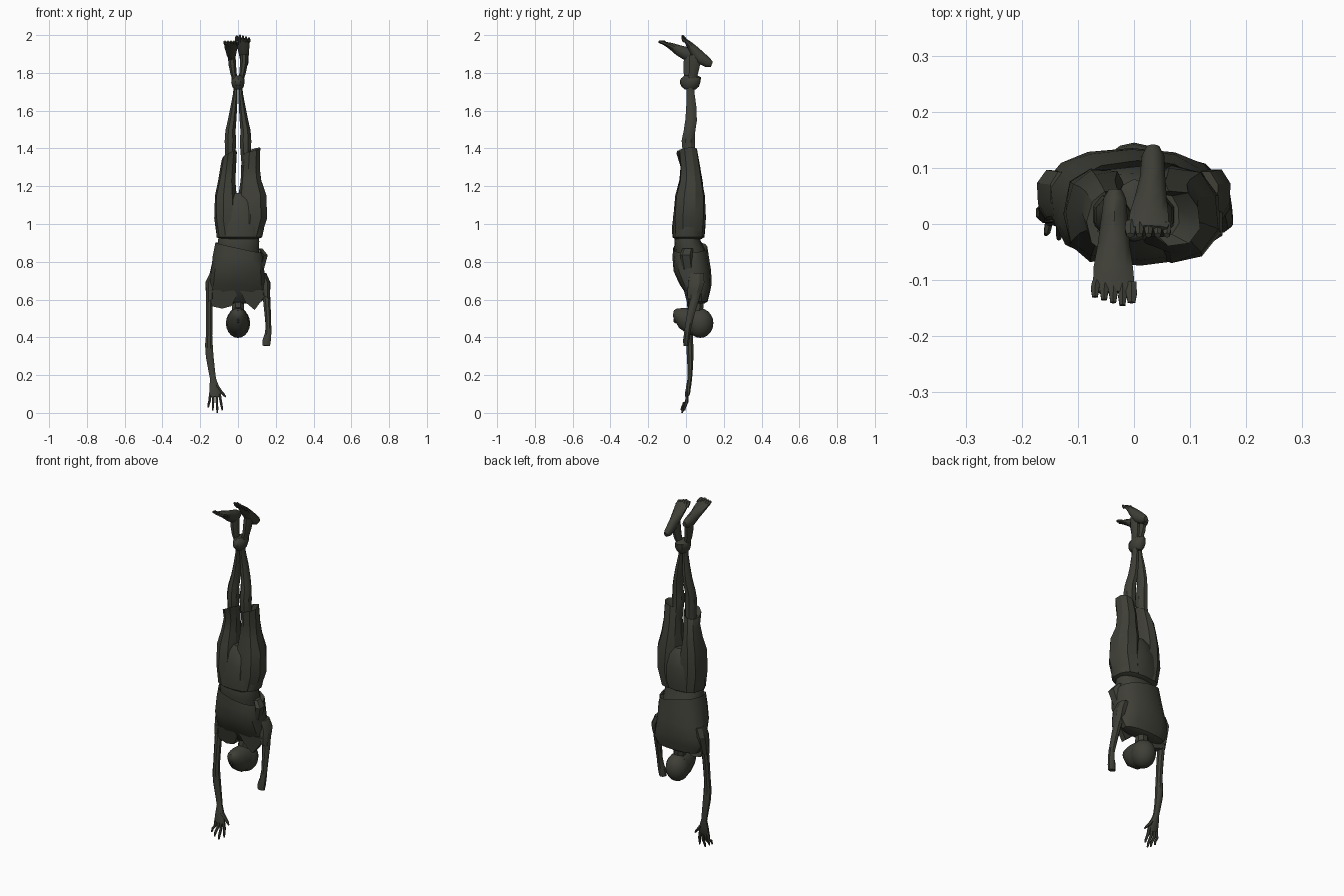
import bpy, bmesh, math, random
from mathutils import Vector

random.seed(4)
mat = bpy.data.materials.new("dark olive grey")
mat.diffuse_color = (0.05, 0.05, 0.039, 1)


def finish(name, bm, angle=40):
    bmesh.ops.recalc_face_normals(bm, faces=bm.faces)
    me = bpy.data.meshes.new(name)
    bm.to_mesh(me)
    bm.free()
    me.materials.append(mat)
    ob = bpy.data.objects.new(name, me)
    bpy.context.collection.objects.link(ob)
    bpy.ops.object.select_all(action='DESELECT')
    ob.select_set(True)
    bpy.context.view_layer.objects.active = ob
    bpy.ops.object.shade_smooth_by_angle(angle=math.radians(angle))
    return ob


def loft(name, rings, n=8, flat=False, jitter=0.0, power=1.0, angle=40):
    """Skin of oval rings (x, y, z, half width, half depth, tilt in x, tilt in y)."""
    bm = bmesh.new()
    centres = [Vector(r[:3]) for r in rings]
    loops = []
    for i, r in enumerate(rings):
        t = (centres[min(i + 1, len(rings) - 1)] - centres[max(i - 1, 0)]).normalized()
        if flat:
            t = Vector((0, 0, 1))
        u = (Vector((1, 0, 0)) - t * t.x).normalized()
        v = t.cross(u)
        tx, ty = (list(r[5:]) + [0, 0])[:2]
        loop = []
        for k in range(n):
            a = 2 * math.pi * (k + 0.5) / n
            c, s = math.cos(a), math.sin(a)
            c = math.copysign(abs(c) ** power, c)
            s = math.copysign(abs(s) ** power, s)
            j = 1 + random.uniform(-jitter, jitter)
            p = centres[i] + u * (c * r[3] * j) + v * (s * r[4] * j)
            p.z += tx * c * r[3] + ty * s * r[4]
            loop.append(bm.verts.new(p))
        loops.append(loop)
    for a, b in zip(loops, loops[1:]):
        for k in range(n):
            bm.faces.new((a[k], a[(k + 1) % n], b[(k + 1) % n], b[k]))
    bm.faces.new(loops[0])
    bm.faces.new(loops[-1])
    return finish(name, bm, angle)


def ball(name, c, r, seg=12, rows=8):
    bm = bmesh.new()
    bmesh.ops.create_uvsphere(bm, u_segments=seg, v_segments=rows, radius=1)
    for v in bm.verts:
        v.co = Vector([c[i] + v.co[i] * r[i] for i in range(3)])
    return finish(name, bm)


def plate(name, pts, thick=.008):
    """Flat cloth flap through a few corner points, thickened toward the back."""
    bm = bmesh.new()
    a = [bm.verts.new(p) for p in pts]
    b = [bm.verts.new((p[0], p[1] + thick, p[2])) for p in pts]
    bm.faces.new(a)
    bm.faces.new(b[::-1])
    for i in range(len(a)):
        j = (i + 1) % len(a)
        bm.faces.new((a[i], b[i], b[j], a[j]))
    return finish(name, bm, 20)


# bare legs, knees to ankles
for side, s, ay in (("left", -1, 0.012), ("right", 1, 0.04)):
    loft(side + "_leg", [(s * .050, .02, 1.28, .03, .04), (s * .041, .015, 1.38, .030, .035),
                         (s * .040, .012, 1.44, .033, .038), (s * .040, .018, 1.49, .029, .033),
                         (s * .031, .027, 1.55, .024, .033), (s * .022, .028, 1.62, .019, .029),
                         (s * .014, .024, 1.69, .013, .023), (s * .012, .022, 1.74, .012, .021),
                         (s * .024, ay, 1.80, .018, .026), (s * .031, ay + .005, 1.85, .022, .033),
                         (s * .033, ay + .008, 1.895, .021, .03)])

# feet, heel to toes: one bent forward, one pointing up
loft("left_foot", [(-.033, .062, 1.895, .012, .014), (-.034, .045, 1.895, .021, .026),
                   (-.035, .005, 1.90, .025, .036), (-.036, -.04, 1.92, .030, .028),
                   (-.037, -.08, 1.942, .037, .018), (-.036, -.112, 1.955, .039, .010),
                   (-.036, -.122, 1.958, .036, .008)], 10)
loft("right_foot", [(.034, .137, 1.845, .012, .014), (.034, .118, 1.852, .021, .025),
                    (.033, .075, 1.88, .024, .034), (.030, .042, 1.92, .030, .026),
                    (.027, .015, 1.953, .036, .017), (.026, -.002, 1.973, .038, .009),
                    (.026, -.008, 1.98, .035, .007)], 10)
for k in range(5):
    d = (k - 2) * .0155
    w = .011 if k == 4 else .0085
    drop = .005 * abs(k - 3)
    loft("left_toe", [(-.036 + d, -.105, 1.953, w, .009), (-.037 + d * 1.05, -.13 + drop, 1.962, w, .009),
                      (-.037 + d * 1.05, -.145 + drop, 1.966, w * .7, .006)], 6)
    loft("right_toe", [(.026 - d, .002, 1.966, w, .009), (.026 - d * 1.05, -.012, 1.986 - drop, w, .009),
                       (.026 - d * 1.05, -.02, 2.0 - drop, w * .7, .005)], 6)

# binding round the ankles
loft("ankle_binding", [(0, .022, 1.712, .018, .03), (0, .023, 1.727, .031, .046), (0, .024, 1.75, .037, .053),
                       (0, .026, 1.772, .034, .054, 0, .1), (0, .024, 1.786, .02, .035)], 10, True, .04)
ball("binding_knot", (0, -.018, 1.752), (.02, .014, .024), 8, 6)

# trousers with torn hems
loft("left_trouser_leg", [(-.055, .015, .93, .055, .08), (-.065, .018, 1.03, .062, .085),
                          (-.064, .022, 1.15, .060, .078), (-.059, .025, 1.23, .048, .062),
                          (-.052, .022, 1.30, .042, .052), (-.044, .004, 1.365, .040, .055, .5, -.25),
                          (-.042, .012, 1.34, .030, .038)], 9, True, .06, .9, 30)
loft("right_trouser_leg", [(.065, .015, .93, .06, .08), (.082, .018, 1.03, .072, .085),
                           (.078, .022, 1.15, .074, .078), (.070, .025, 1.23, .056, .062),
                           (.066, .022, 1.30, .050, .052), (.071, .012, 1.39, .048, .05, .3, .1),
                           (.050, .015, 1.35, .032, .038)], 9, True, .06, .9, 30)
loft("trouser_seat", [(.005, .01, .92, .10, .07), (.008, .012, .93, .122, .085), (.010, .016, .98, .128, .088),
                      (.012, .02, 1.06, .125, .084), (.012, .022, 1.13, .09, .07),
                      (.008, .022, 1.165, .035, .05)], 14, True, .03, .8, 35)

# bare waist
loft("waist", [(0, .03, .80, .11, .08), (.002, .02, .87, .112, .08), (.003, .008, .91, .112, .07),
               (.004, .01, .95, .105, .065)], 14, True, 0, .85)

# shirt, slipping toward the shoulders
loft("shirt", [(0, .025, .84, .105, .075, -.2), (.006, .022, .875, .126, .09, -.22, .05),
               (.004, .025, .82, .138, .095, -.1), (-.002, .032, .75, .146, .1),
               (-.004, .05, .68, .152, .085), (-.002, .062, .635, .155, .065),
               (-.002, .07, .59, .130, .044), (0, .07, .58, .08, .03)], 14, True, .025, .8, 35)
loft("shirt_flap", [(.12, .01, .87, .012, .03), (.143, 0, .835, .018, .035), (.125, .01, .76, .015, .03)], 5, True)
for side, s in (("left", -1), ("right", 1)):
    drop = .0 if s > 0 else .02
    loft(side + "_sleeve", [(s * .125, .055, .74, .026, .04), (s * .145, .055, .69, .029, .045),
                            (s * .147, .045, .645, .026, .042), (s * .147, .038, .615 - drop, .024, .033, -s * .7),
                            (s * .150, .037, .625 - drop, .012, .015)], 8, True, .06, 1, 30)
# collar points hanging below the shoulders
plate("left_collar_flap", [(-.15, .005, .65), (-.02, -.012, .65), (-.005, .0, .625), (-.035, .012, .565),
                           (-.085, .018, .552), (-.14, .025, .565)], .04)
plate("right_collar_flap", [(.01, -.012, .65), (.15, .005, .65), (.155, .02, .635),
                            (.088, .008, .545), (.04, .005, .585)], .03)

# neck and hanging head
loft("neck", [(0, .075, .66, .04, .035), (0, .065, .60, .033, .033), (0, .055, .52, .034, .036)])
ball("cranium", (0, .075, .475), (.064, .07, .078), 16, 10)
loft("face", [(0, .07, .48, .061, .076), (0, .03, .486, .058, .075), (0, -.01, .503, .051, .062),
              (0, -.04, .520, .040, .040), (0, -.058, .527, .028, .027), (0, -.067, .529, .014, .014)], 12)
ball("nose", (0, -.055, .49), (.008, .012, .016), 6, 5)

# left arm reaching the floor, with open hand
loft("left_arm", [(-.148, .06, .69, .022, .025), (-.152, .04, .60, .020, .022), (-.152, .028, .50, .019, .02),
                  (-.153, .02, .41, .018, .019), (-.154, .02, .36, .022, .02), (-.150, .022, .30, .022, .019),
                  (-.140, .022, .23, .019, .015), (-.132, .02, .18, .017, .013), (-.127, .014, .14, .027, .014),
                  (-.122, .006, .10, .033, .013), (-.122, .002, .085, .028, .009)])
tips = [(-.157, -.018, .03), (-.134, -.026, .014), (-.109, -.022, 0), (-.083, -.008, .014)]
for k, (x, y, z) in enumerate(tips):
    bx = -.146 + k * .016
    loft("finger", [(bx, .006, .10, .0085, .009), ((bx + x) / 2, .004, .058, .0075, .0085),
                    (x * .8 + bx * .2, y * .7, z + .02, .0065, .0075), (x, y, z, .004, .004)], 6)
loft("thumb", [(-.115, .012, .145, .012, .011), (-.092, .014, .115, .009, .010), (-.078, .012, .10, .008, .008),
               (-.065, .008, .084, .004, .004)], 6)

# right arm, severed below the elbow
loft("right_arm", [(.142, .065, .68, .024, .026), (.152, .045, .60, .021, .024), (.158, .025, .52, .018, .021),
                   (.161, .012, .46, .016, .019), (.159, .006, .42, .018, .018), (.152, .002, .385, .023, .018),
                   (.150, 0, .355, .021, .015)], 8, False, .04)
